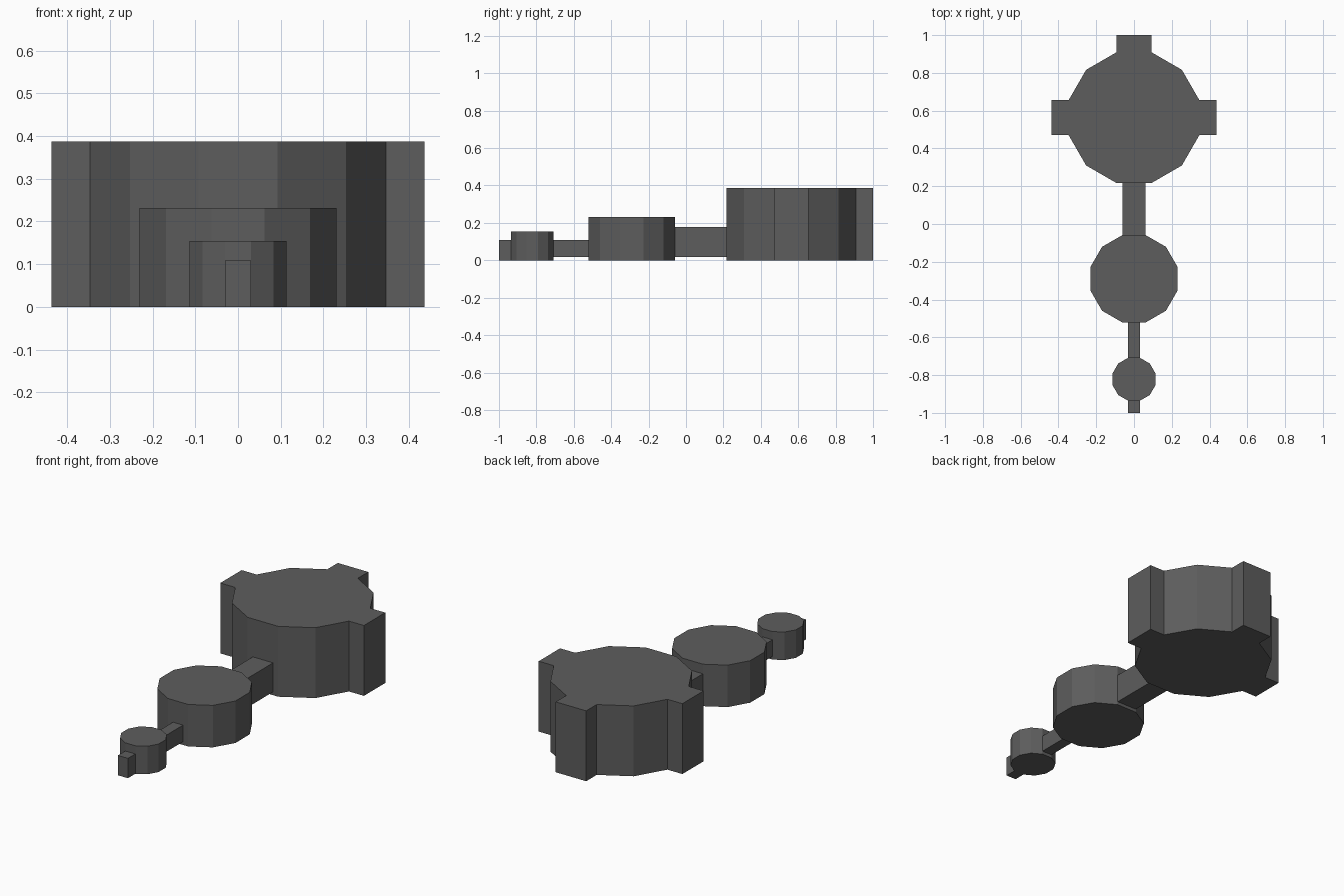
import bpy, bmesh, math
from mathutils import Vector, Matrix

if "Cube" in bpy.data.objects:
    bpy.data.objects.remove(bpy.data.objects["Cube"])

# Dark grey for every part
dark = bpy.data.materials.new("dark_grey")
dark.diffuse_color = (0.11, 0.11, 0.11, 1)
dark.use_nodes = True
dark.node_tree.nodes["Principled BSDF"].inputs["Base Color"].default_value = dark.diffuse_color


def finish(bm, name):
    bmesh.ops.recalc_face_normals(bm, faces=bm.faces)
    mesh = bpy.data.meshes.new(name)
    bm.to_mesh(mesh)
    bm.free()
    mesh.materials.append(dark)
    obj = bpy.data.objects.new(name, mesh)
    bpy.context.collection.objects.link(obj)
    return obj


def drum(name, y, apothem, height, arms=(), arm_len=0.0):
    """Twelve-sided drum with flats on the axes; chosen flats extrude into arms."""
    bm = bmesh.new()
    r = apothem / math.cos(math.pi / 12)
    m = Matrix.Translation((0, y, height / 2)) @ Matrix.Rotation(math.pi / 12, 4, 'Z')
    bmesh.ops.create_cone(bm, cap_ends=True, segments=12, radius1=r, radius2=r,
                          depth=height, matrix=m)
    bm.normal_update()
    for d in map(Vector, arms):
        face = max(bm.faces, key=lambda f: f.normal.dot(d))
        new = bmesh.ops.extrude_discrete_faces(bm, faces=[face])['faces'][0]
        bmesh.ops.translate(bm, vec=d * arm_len, verts=new.verts)
        bm.normal_update()
    return finish(bm, name)


def bar(name, half_width, y0, y1, z0, z1, open_ends=(-1, 1)):
    """Straight bar along y, left open where it meets a drum."""
    bm = bmesh.new()
    m = (Matrix.Translation((0, (y0 + y1) / 2, (z0 + z1) / 2))
         @ Matrix.Diagonal((2 * half_width, y1 - y0, z1 - z0, 1)))
    bmesh.ops.create_cube(bm, size=1, matrix=m)
    bm.normal_update()
    ends = [f for f in bm.faces if round(f.normal.y) in open_ends and abs(f.normal.y) > 0.5]
    bmesh.ops.delete(bm, geom=ends, context='FACES_ONLY')
    return finish(bm, name)


# Drums, from back to front
drum("large_drum", 0.563, 0.346, 0.387, [(1, 0, 0), (-1, 0, 0), (0, 1, 0)], 0.091)
drum("middle_drum", -0.29, 0.231, 0.231)
drum("small_drum", -0.822, 0.114, 0.154)

# Connecting bars and front stub
bar("rear_connector", 0.0615, -0.059, 0.217, 0.018, 0.178)
bar("front_connector", 0.0305, -0.708, -0.521, 0.018, 0.109)
bar("front_stub", 0.0305, -1.0, -0.936, 0.0, 0.109, open_ends=(1,))
